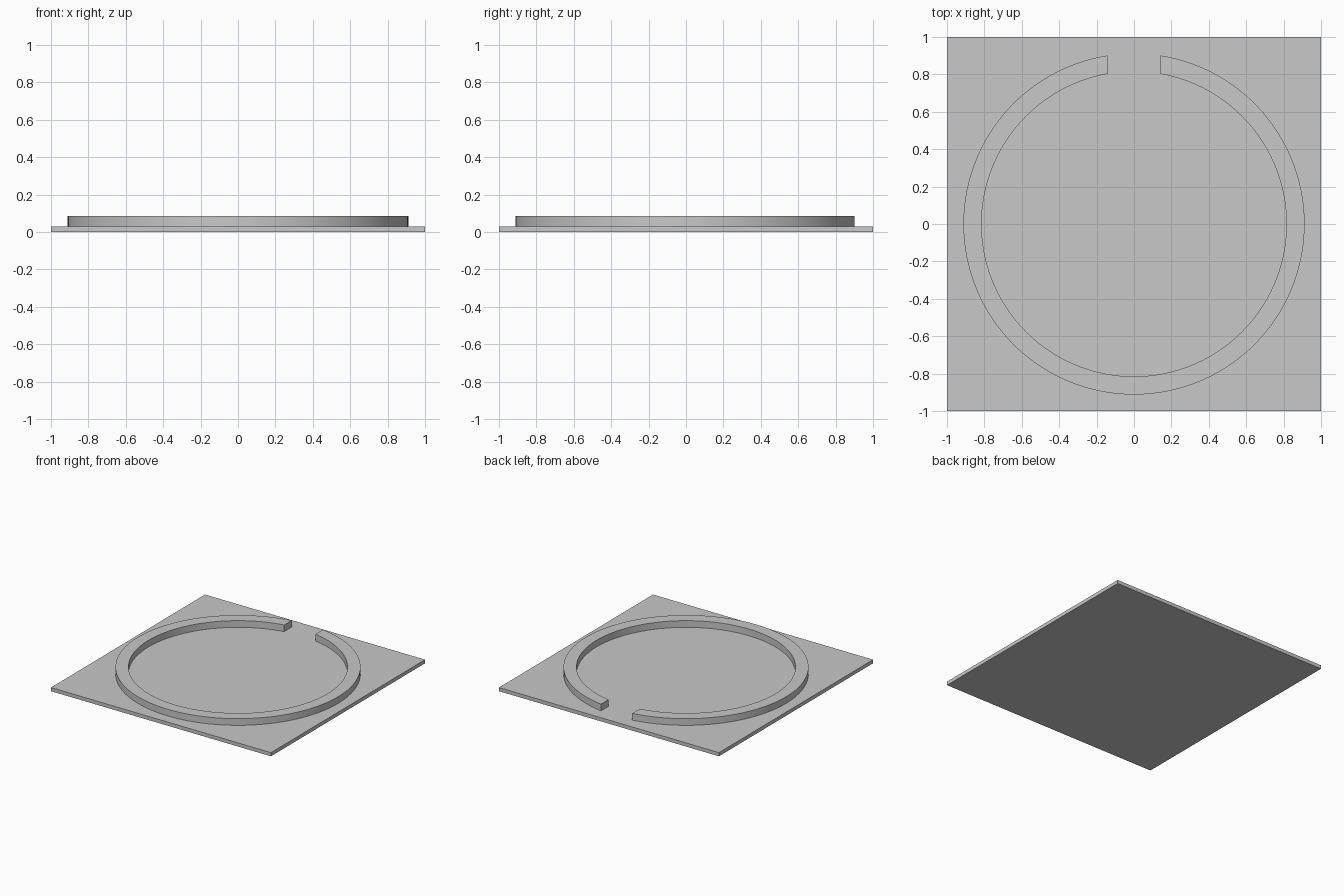
import bpy, bmesh, math

cube = bpy.data.objects.get("Cube")
if cube:
    bpy.data.objects.remove(cube, do_unlink=True)

PLATE_TOP, RING_TOP = 0.03, 0.085
OUTER, INNER, HALF_GAP = 0.912, 0.815, 0.142
SEGMENTS = 128

grey = bpy.data.materials.new("light grey")
grey.use_nodes = True
grey.diffuse_color = (0.58, 0.58, 0.58, 1)
grey.node_tree.nodes["Principled BSDF"].inputs["Base Color"].default_value = grey.diffuse_color


def finish(name, bm):
    bmesh.ops.recalc_face_normals(bm, faces=bm.faces)
    mesh = bpy.data.meshes.new(name)
    bm.to_mesh(mesh)
    bm.free()
    mesh.materials.append(grey)
    obj = bpy.data.objects.new(name, mesh)
    bpy.context.collection.objects.link(obj)
    return obj


# Square base plate
bm = bmesh.new()
bmesh.ops.create_cube(bm, size=1)
bmesh.ops.scale(bm, vec=(2, 2, PLATE_TOP), verts=bm.verts)
bmesh.ops.translate(bm, vec=(0, 0, PLATE_TOP / 2), verts=bm.verts)
finish("base_plate", bm)


# Raised ring, open at the back with parallel gap ends
def arc(bm, radius):
    start = math.asin(HALF_GAP / radius)
    sweep = 2 * (math.pi - start)
    angles = [start + sweep * i / SEGMENTS for i in range(SEGMENTS + 1)]
    return [bm.verts.new((radius * math.sin(a), radius * math.cos(a), PLATE_TOP)) for a in angles]


bm = bmesh.new()
outer, inner = arc(bm, OUTER), arc(bm, INNER)
for i in range(SEGMENTS):
    bm.faces.new((outer[i], outer[i + 1], inner[i + 1], inner[i]))
result = bmesh.ops.extrude_face_region(bm, geom=bm.faces[:], use_keep_orig=True)
raised = [v for v in result["geom"] if isinstance(v, bmesh.types.BMVert)]
bmesh.ops.translate(bm, vec=(0, 0, RING_TOP - PLATE_TOP), verts=raised)
ring = finish("open_ring", bm)

# Smooth curved walls with crisp rims
bpy.ops.object.select_all(action="DESELECT")
ring.select_set(True)
bpy.context.view_layer.objects.active = ring
bpy.ops.object.shade_smooth_by_angle(angle=math.radians(30))
